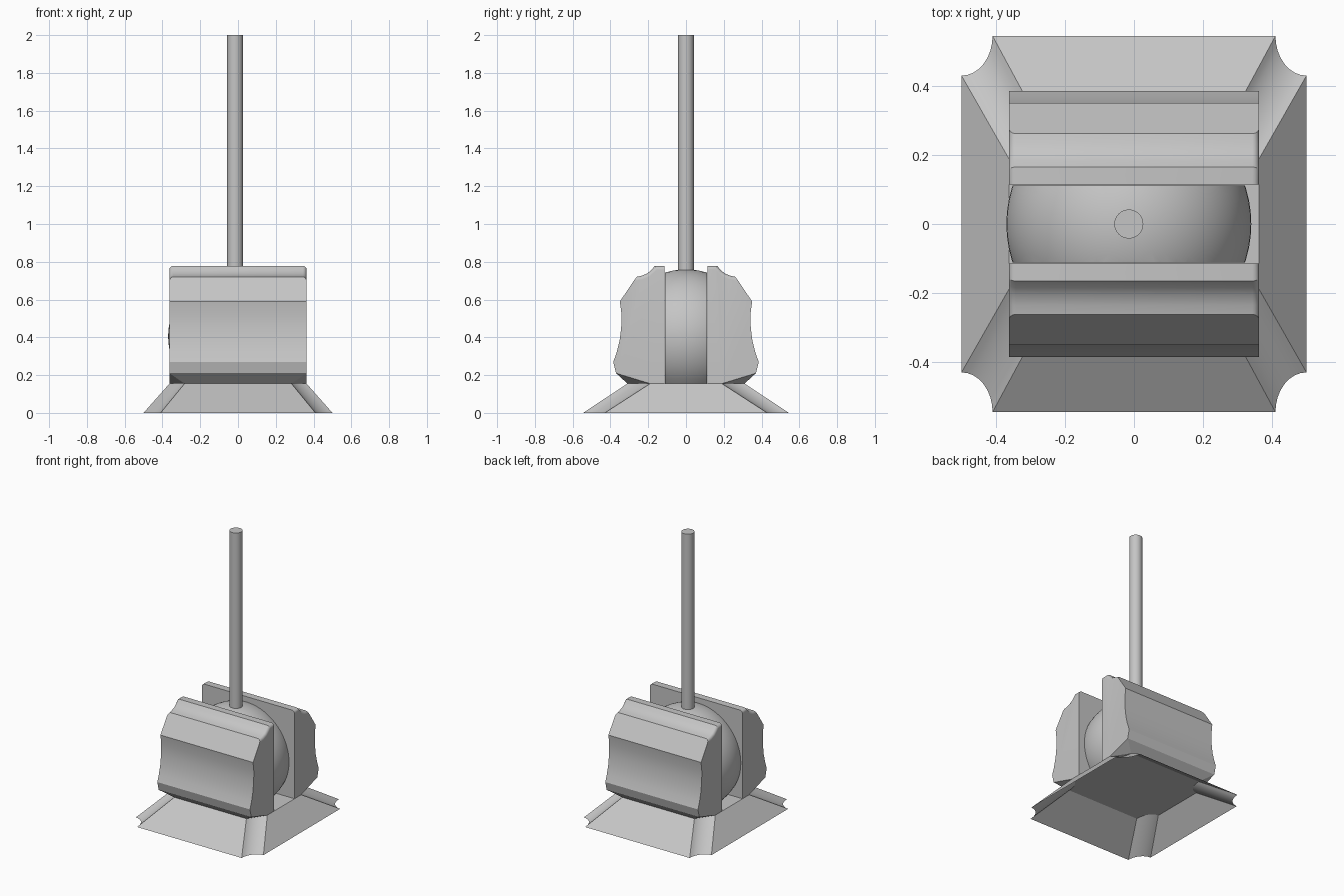
import bpy, bmesh, math
from mathutils import Vector

cube = bpy.data.objects.get("Cube")
if cube:
    bpy.data.objects.remove(cube, do_unlink=True)

grey = bpy.data.materials.new("plain grey")
grey.use_nodes = True
colour = (0.56, 0.56, 0.56, 1)
grey.diffuse_color = colour
grey.node_tree.nodes["Principled BSDF"].inputs["Base Color"].default_value = colour

HALF_X = 0.363      # half width of the body
FLOOR = 0.155       # top of the flared base
SLOT = 0.115        # half width of the slot holding the ball
BALL_X = -0.015


def finish(bm, name):
    bmesh.ops.recalc_face_normals(bm, faces=bm.faces)
    mesh = bpy.data.meshes.new(name)
    bm.to_mesh(mesh)
    bm.free()
    mesh.materials.append(grey)
    obj = bpy.data.objects.new(name, mesh)
    bpy.context.collection.objects.link(obj)
    bpy.ops.object.select_all(action='DESELECT')
    obj.select_set(True)
    bpy.context.view_layer.objects.active = obj
    bpy.ops.object.shade_smooth_by_angle(angle=math.radians(25))
    return obj


def cut(bm, point, normal):
    """Slice off everything on the normal's side and cap the hole."""
    geom = bm.verts[:] + bm.edges[:] + bm.faces[:]
    bmesh.ops.bisect_plane(bm, geom=geom, dist=1e-5, plane_co=point,
                           plane_no=normal, clear_outer=True)
    bmesh.ops.holes_fill(bm, edges=[e for e in bm.edges if e.is_boundary])


def scooped_ring(bm, x, y, rx, ry, z, steps=8):
    """Rectangle whose corners are scooped out by quarter ellipses."""
    ring = []
    for sx, sy in ((1, 1), (-1, 1), (-1, -1), (1, -1)):
        arc = []
        for i in range(steps + 1):
            a = math.pi / 2 * i / steps
            arc.append((sx * (x - rx * math.sin(a)), sy * (y - ry * math.cos(a)), z))
        ring += arc if sx * sy > 0 else arc[::-1]
    return [bm.verts.new(p) for p in ring]


# Flared base: open below, closed by the floor above
bm = bmesh.new()
low = scooped_ring(bm, 0.5, 0.545, 0.09, 0.115, 0)
high = scooped_ring(bm, HALF_X, 0.31, 0.08, 0.12, FLOOR)
for i in range(len(low)):
    j = (i + 1) % len(low)
    bm.faces.new((low[i], low[j], high[j], high[i]))
bm.faces.new(high)
finish(bm, "flared_base")

# Jaws: one profile (y, z) swept across x, mirrored front to back
profile = [(SLOT, FLOOR), (0.31, FLOOR), (0.37, 0.21), (0.385, 0.27),
           (0.367, 0.32), (0.352, 0.38), (0.343, 0.45), (0.341, 0.52),
           (0.35, 0.59), (0.262, 0.72), (0.235, 0.726), (0.205, 0.738),
           (0.185, 0.755), (0.165, 0.778), (SLOT, 0.778)]


def jaw(name, side):
    bm = bmesh.new()
    ends = [[bm.verts.new((sx * HALF_X, side * y, z)) for y, z in profile]
            for sx in (-1, 1)]
    for i in range(len(profile)):
        j = (i + 1) % len(profile)
        bm.faces.new((ends[0][i], ends[0][j], ends[1][j], ends[1][i]))
    for end in ends:
        bm.faces.new(end)
    bmesh.ops.recalc_face_normals(bm, faces=bm.faces)
    # Slanted lower corners
    for sx in (-1, 1):
        a = Vector((sx * HALF_X, side * 0.37, 0.21))
        b = Vector((sx * HALF_X, side * 0.19, FLOOR))
        c = Vector((sx * (HALF_X - 0.08), side * 0.31, FLOOR))
        n = (b - a).cross(c - a)
        cut(bm, a, n if n.z < 0 else -n)
    # Rounded upper ends
    tops = [e for e in bm.edges
            if abs(e.verts[0].co.x - e.verts[1].co.x) < 1e-4
            and all(v.co.z > 0.715 for v in e.verts)]
    bmesh.ops.bevel(bm, geom=tops, offset=0.02, segments=4, profile=0.5,
                    affect='EDGES', clamp_overlap=True)
    finish(bm, name)


jaw("front_jaw", -1)
jaw("back_jaw", 1)

# Ball, sliced flat on both sides and at the floor
bm = bmesh.new()
bmesh.ops.create_uvsphere(bm, u_segments=64, v_segments=32, radius=0.355)
bmesh.ops.translate(bm, verts=bm.verts, vec=(BALL_X, 0, 0.405))
for side in (-1, 1):
    cut(bm, (0, side * 0.112, 0), (0, side, 0))
cut(bm, (0, 0, FLOOR), (0, 0, -1))
finish(bm, "pivot_ball")

# Upright rod
bm = bmesh.new()
bmesh.ops.create_cone(bm, cap_ends=True, segments=32, radius1=0.042,
                      radius2=0.042, depth=1.3)
bmesh.ops.translate(bm, verts=bm.verts, vec=(BALL_X, 0, 1.35))
finish(bm, "upright_rod")
